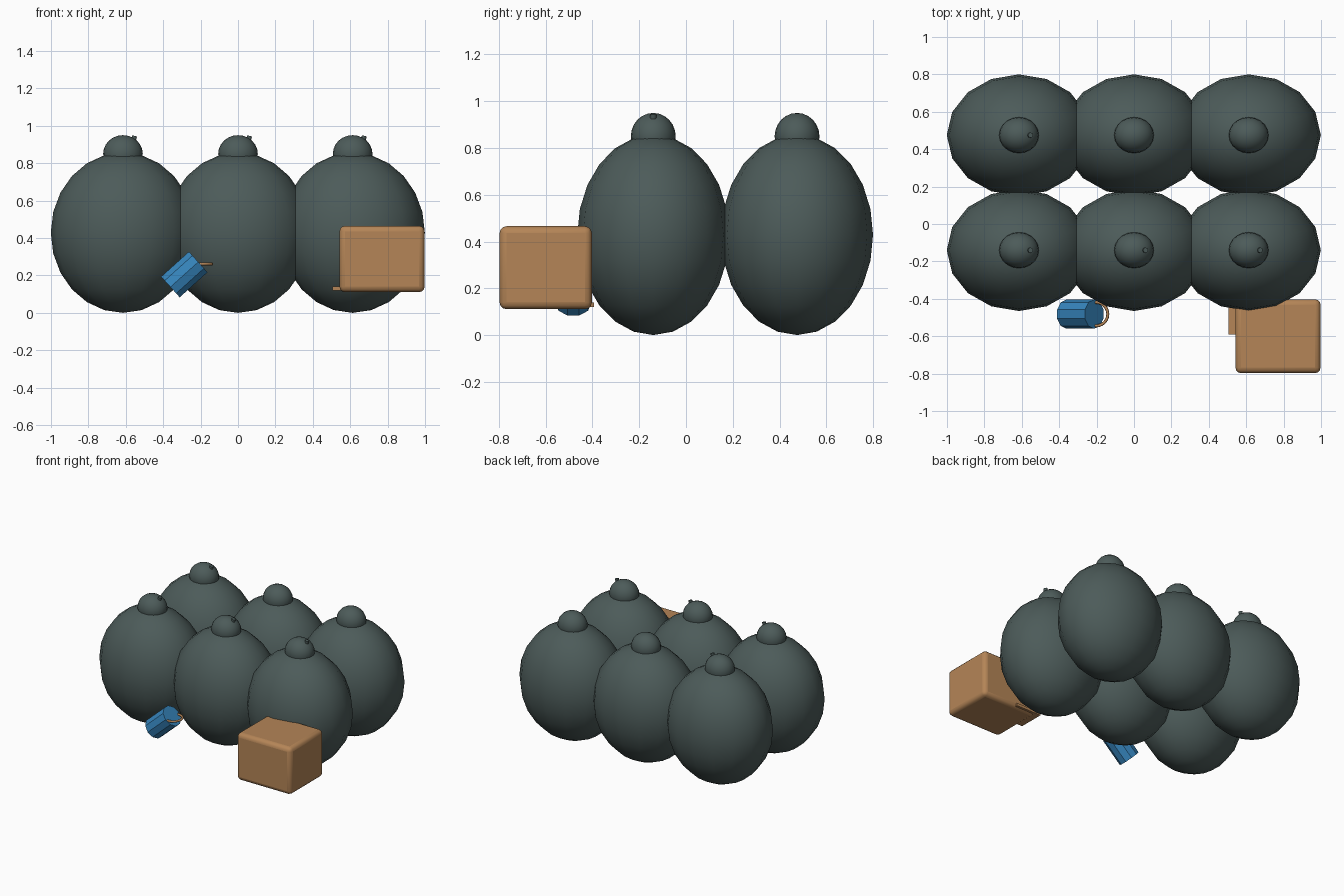
import bpy
import math

if "Cube" in bpy.data.objects:
    bpy.data.objects.remove(bpy.data.objects["Cube"])


def material(name, rgb):
    m = bpy.data.materials.new(name)
    m.diffuse_color = (*rgb, 1)
    m.use_nodes = True
    m.node_tree.nodes["Principled BSDF"].inputs["Base Color"].default_value = m.diffuse_color
    return m


BAG = material("dark_grey_plastic", (0.073, 0.105, 0.101))
CARD = material("brown_cardboard", (0.46, 0.235, 0.095))
BLUE = material("blue_metal", (0.036, 0.23, 0.50))


def finish(name, mat, scale=None, smooth=None):
    ob = bpy.context.object
    ob.name = name
    ob.data.materials.append(mat)
    if scale:
        ob.scale = scale
        bpy.ops.object.transform_apply(location=False, rotation=False, scale=True)
    if smooth == "all":
        bpy.ops.object.shade_smooth()
    elif smooth:
        bpy.ops.object.shade_smooth_by_angle(angle=math.radians(smooth))
    return ob


def ball(name, loc, radii, segments, rings):
    bpy.ops.mesh.primitive_uv_sphere_add(segments=segments, ring_count=rings,
                                         radius=1, location=loc)
    return finish(name, BAG, radii, "all")


# Two rows of three rubbish bags with tied tops
for row, y in enumerate((-0.14, 0.475)):
    for col, x in enumerate((-0.615, 0.0, 0.613)):
        ball("bag_body", (x, y, 0.4285), (0.386, 0.325, 0.4285), 16, 12)
        ball("bag_knot", (x, y, 0.85), (0.106, 0.096, 0.1), 20, 12)
        # Loose tie end on most of the bags
        if row == 0 or col == 0:
            bpy.ops.mesh.primitive_cylinder_add(
                vertices=10, radius=0.014, depth=0.06,
                location=(x + 0.055, y, 0.917), rotation=(0, math.radians(14), 0))
            finish("bag_tie", BAG, smooth=40)

# Cardboard box with rounded edges
bpy.ops.mesh.primitive_cube_add(size=1, location=(0.77, -0.6, 0.288))
box = finish("cardboard_box", CARD, (0.455, 0.395, 0.355))
bevel = box.modifiers.new("rounded_edges", "BEVEL")
bevel.width = 0.03
bevel.segments = 3
bpy.ops.object.shade_smooth_by_angle(angle=math.radians(40))

# Thin flap poking out beside the box
bpy.ops.mesh.primitive_cube_add(size=1, location=(0.61, -0.492, 0.13))
finish("box_flap", CARD, (0.21, 0.195, 0.02))

# Tipped can with a ring handle
bpy.ops.mesh.primitive_cylinder_add(vertices=10, radius=0.078, depth=0.2,
                                    location=(-0.287, -0.482, 0.205),
                                    rotation=(0, math.radians(48), 0))
finish("can", BLUE)
bpy.ops.mesh.primitive_torus_add(major_radius=0.063, minor_radius=0.008,
                                 major_segments=24, minor_segments=8,
                                 location=(-0.203, -0.482, 0.261))
finish("can_handle", CARD, smooth=60)
